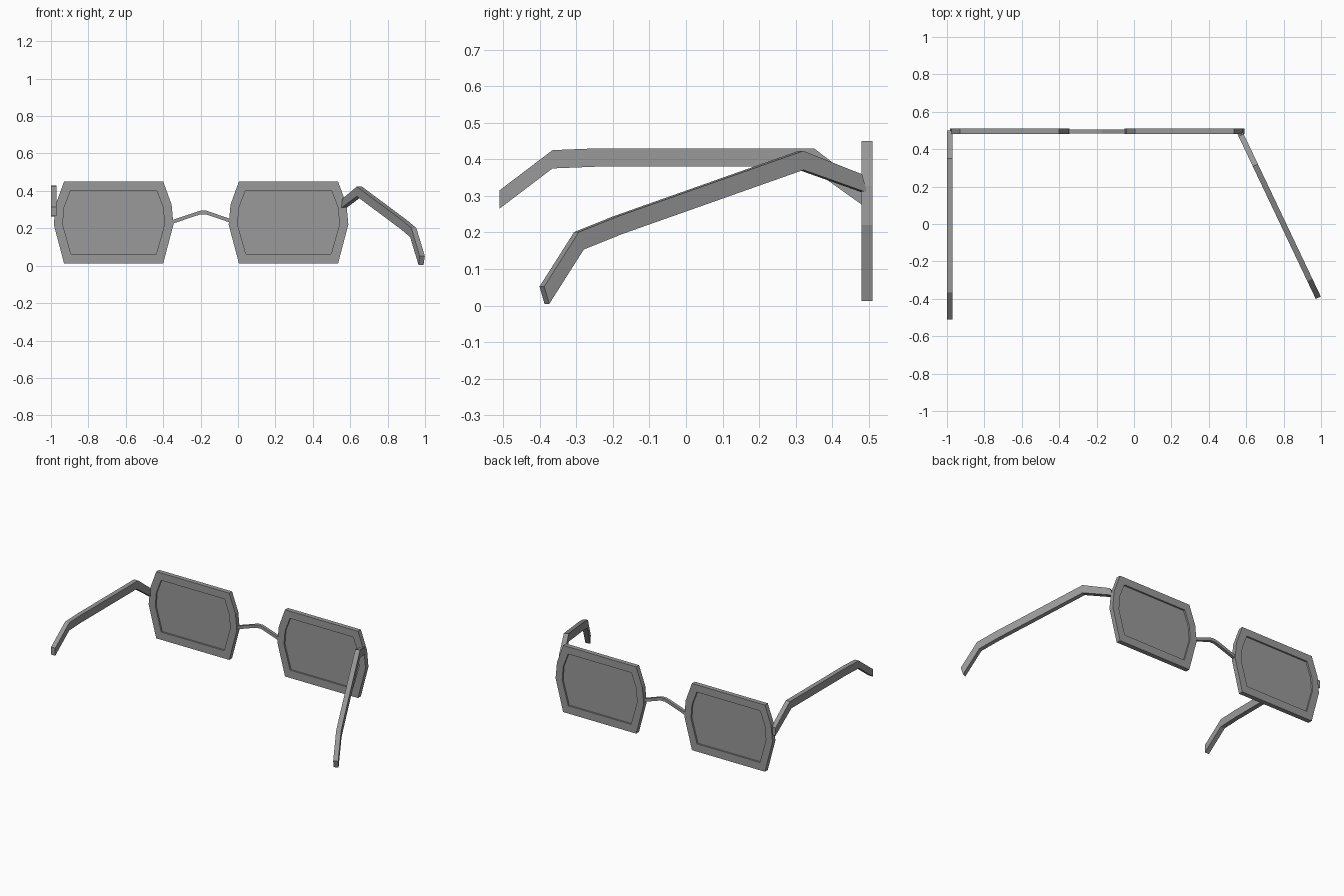
import bpy
import bmesh
import math

cube = bpy.data.objects.get("Cube")
if cube:
    bpy.data.objects.remove(cube, do_unlink=True)

grey = bpy.data.materials.new("plain_grey")
grey.use_nodes = True
grey.diffuse_color = (0.32, 0.32, 0.32, 1)
grey.node_tree.nodes["Principled BSDF"].inputs["Base Color"].default_value = grey.diffuse_color


def band(name, edge_a, edge_b, place, thick, closed=False):
    """Solid strip between two matching 2D edges, given thickness by place(u, v, w)."""
    bm = bmesh.new()
    rows = [[bm.verts.new(place(u, v, w)) for u, v in edge]
            for edge, w in ((edge_a, -thick / 2), (edge_b, -thick / 2),
                            (edge_b, thick / 2), (edge_a, thick / 2))]
    n = len(edge_a)
    for i in range(n if closed else n - 1):
        j = (i + 1) % n
        for k in range(4):
            a, b = rows[k], rows[(k + 1) % 4]
            bm.faces.new((a[i], a[j], b[j], b[i]))
    if not closed:
        bm.faces.new([r[0] for r in rows])
        bm.faces.new([r[-1] for r in rows])
    bmesh.ops.recalc_face_normals(bm, faces=bm.faces)
    mesh = bpy.data.meshes.new(name)
    bm.to_mesh(mesh)
    bm.free()
    mesh.materials.append(grey)
    obj = bpy.data.objects.new(name, mesh)
    bpy.context.collection.objects.link(obj)
    return obj


def mirror(half):
    return [(-u, v) for u, v in half]


FRONT_Y = 0.495

# Rims and lenses: half outlines from top to bottom, mirrored across each centre
outer = [(0.265, 0.45), (0.31, 0.327), (0.32, 0.22), (0.265, 0.012)]
inner = [(0.23, 0.402), (0.265, 0.31), (0.272, 0.22), (0.228, 0.063)]
for side, centre in (("right", -0.665), ("left", 0.27)):
    def on_front(u, v, w, c=centre):
        return (c + u, FRONT_Y + w, v)
    band(side + "_rim", outer + mirror(outer)[::-1],
         inner + mirror(inner)[::-1], on_front, 0.03, closed=True)
    band(side + "_lens", inner, mirror(inner), on_front, 0.008)

# Nose bridge
path = [(-0.36, 0.231), (-0.225, 0.277), (-0.2, 0.284), (-0.17, 0.284),
        (-0.145, 0.276), (-0.035, 0.238)]
band("nose_bridge", [(u, v + 0.01) for u, v in path], [(u, v - 0.01) for u, v in path],
     lambda u, v, w: (u, FRONT_Y + w, v), 0.02)

# Temple arms: same side profile (distance back from the hinge, height)
arm_top = [(0, 0.315), (0.15, 0.43), (0.74, 0.43), (0.865, 0.425), (1.01, 0.315)]
arm_low = [(0, 0.262), (0.165, 0.38), (0.74, 0.38), (0.865, 0.375), (1.01, 0.265)]
band("right_arm", arm_top, arm_low, lambda u, v, w: (-0.985 + w, 0.5 - u, v), 0.03)

# The left arm is swung outward and tipped down at the hinge
swing, tip = math.radians(25.4), math.radians(17.7)


def bent(u, v, w):
    du, dv = u - 0.15, v - 0.43
    s = 0.2 + du * math.cos(tip) + dv * math.sin(tip)
    z = 0.423 + dv * math.cos(tip) - du * math.sin(tip)
    return (0.563 + s * math.sin(swing) + w * math.cos(swing),
            FRONT_Y - s * math.cos(swing) + w * math.sin(swing), z)


band("left_arm", arm_top, arm_low, bent, 0.03)
